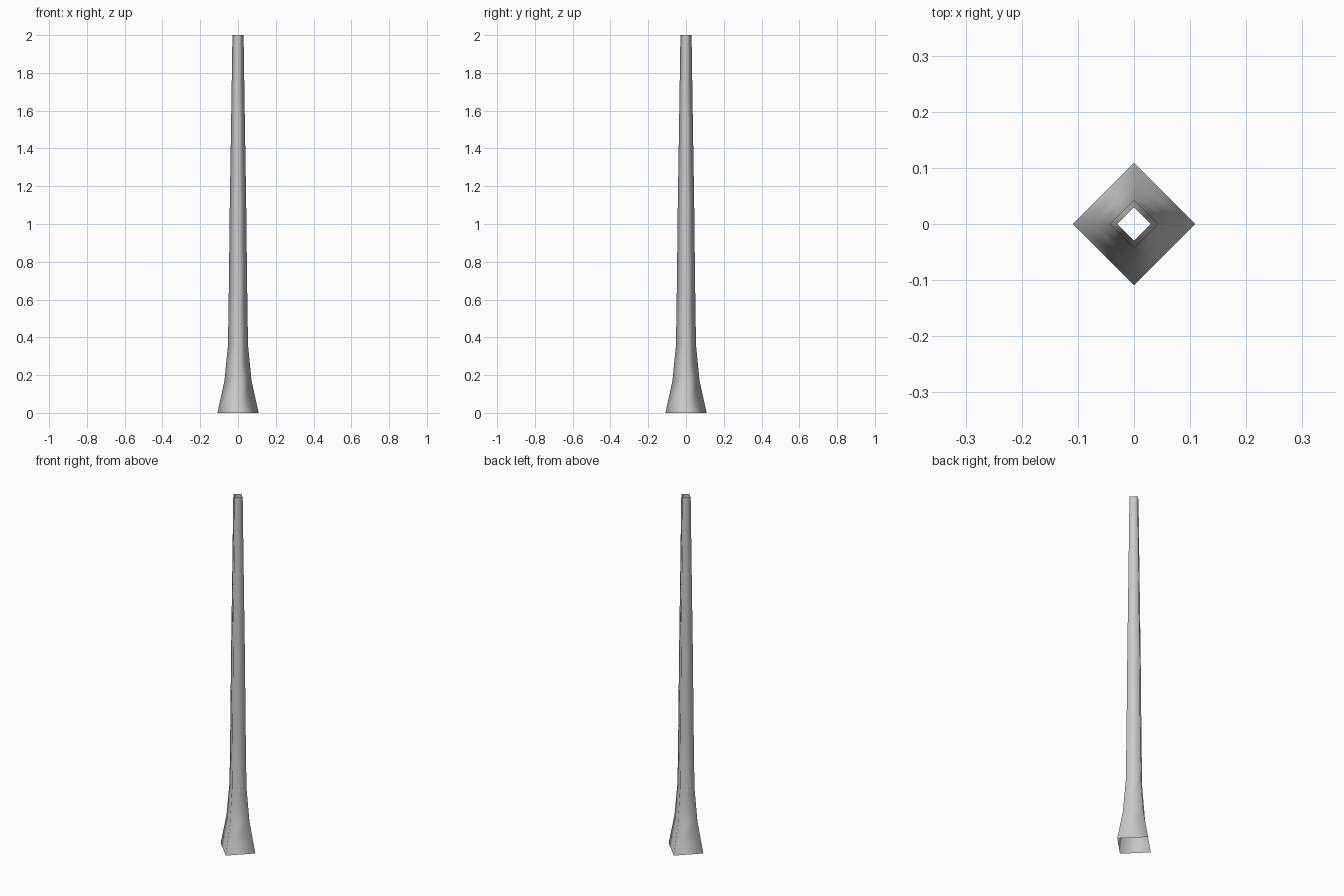
import bpy, bmesh, math

if "Cube" in bpy.data.objects:
    bpy.data.objects.remove(bpy.data.objects["Cube"])

# Flared, tapering four-sided trunk, open at both ends: (radius, height)
PROFILE = [(0.109, 0.0), (0.072, 0.17), (0.053, 0.36), (0.048, 0.7),
           (0.0435, 1.1), (0.037, 1.5), (0.0295, 2.0)]
SIDES = 4

bm = bmesh.new()
rings = []
for r, z in PROFILE:
    rings.append([bm.verts.new((r * math.cos(math.tau * i / SIDES),
                                r * math.sin(math.tau * i / SIDES), z))
                  for i in range(SIDES)])

# Bridge neighbouring rings with outward-facing quads
for low, high in zip(rings, rings[1:]):
    for i in range(SIDES):
        j = (i + 1) % SIDES
        face = bm.faces.new((low[i], low[j], high[j], high[i]))
        face.smooth = True

mesh = bpy.data.meshes.new("trunk")
bm.to_mesh(mesh)
bm.free()
trunk = bpy.data.objects.new("trunk", mesh)
bpy.context.collection.objects.link(trunk)
